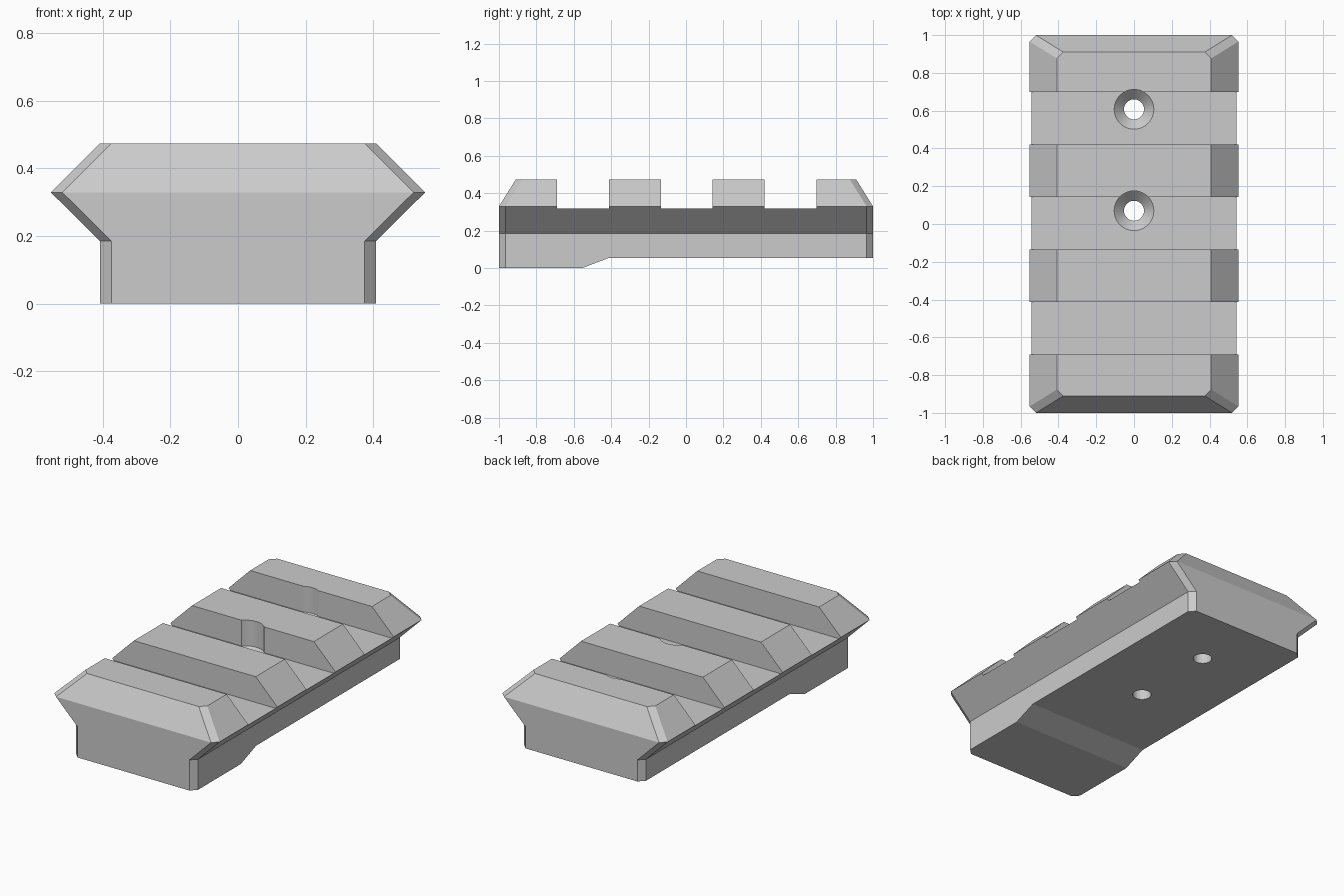
import bpy, bmesh
from math import cos, sin, tau

cube = bpy.data.objects.get("Cube")
if cube:
    bpy.data.objects.remove(cube, do_unlink=True)

grey = bpy.data.materials.new("satin_grey")
grey.use_nodes = True
colour = (0.6, 0.6, 0.6, 1)
grey.diffuse_color = colour
grey.node_tree.nodes["Principled BSDF"].inputs["Base Color"].default_value = colour


def loft(name, loops):
    """Solid skinned through matching closed loops of points."""
    bm = bmesh.new()
    rings = [[bm.verts.new(p) for p in loop] for loop in loops]
    for a, b in zip(rings, rings[1:]):
        for i in range(len(a)):
            j = (i + 1) % len(a)
            bm.faces.new((a[i], a[j], b[j], b[i]))
    bm.faces.new(rings[0][::-1])
    bm.faces.new(rings[-1])
    bmesh.ops.recalc_face_normals(bm, faces=bm.faces)
    mesh = bpy.data.meshes.new(name)
    bm.to_mesh(mesh)
    bm.free()
    mesh.materials.append(grey)
    obj = bpy.data.objects.new(name, mesh)
    bpy.context.collection.objects.link(obj)
    return obj


def chamfered_rectangle(w, l, z, c=0.034):
    return [(w - c, -l, z), (w, c - l, z), (w, l - c, z), (w - c, l, z),
            (c - w, l, z), (-w, l - c, z), (-w, c - l, z), (c - w, -l, z)]


def prism(name, profile):
    """Extrude a (y, z) profile across the full width."""
    return loft(name, [[(x, y, z) for y, z in profile] for x in (-1, 1)])


def cut(target, cutter):
    cutter.hide_render = True
    mod = target.modifiers.new("cut", "BOOLEAN")
    mod.operation = "DIFFERENCE"
    mod.solver = "EXACT"
    mod.object = cutter
    bpy.context.view_layer.objects.active = target
    bpy.ops.object.modifier_apply(modifier=mod.name)
    bpy.data.objects.remove(cutter, do_unlink=True)


# Rail body: narrow foot, flared waist, tapered top
floor = 0.318
rail = loft("accessory_rail", [
    chamfered_rectangle(0.408, 1, 0),
    chamfered_rectangle(0.408, 1, 0.185),
    chamfered_rectangle(0.553, 1, 0.329),
    chamfered_rectangle(0.408, 0.91, 0.474)])

# Raised underside behind the front foot
cut(rail, prism("underside_cutter", [
    (-0.7, -0.055), (-0.41, 0.055), (2, 0.055), (2, -1), (-0.7, -1)]))

# Cross slots
for centre in (-0.552, 0.004, 0.56):
    a, b = centre - 0.139, centre + 0.139
    cut(rail, prism("slot_cutter", [(a, floor), (b, floor), (b, 1), (a, 1)]))

# Countersunk screw holes
segments = 48
for y in (0.07, 0.607):
    cut(rail, loft("screw_hole_cutter", [
        [(r * cos(tau * i / segments), y + r * sin(tau * i / segments), z)
         for i in range(segments)]
        for r, z in ((0.053, -0.2), (0.053, floor - 0.052), (0.105, floor), (0.105, 0.8))]))

# Smooth only the round hole walls
bpy.ops.object.select_all(action="DESELECT")
rail.select_set(True)
bpy.context.view_layer.objects.active = rail
bpy.ops.object.shade_smooth_by_angle(angle=0.26)
